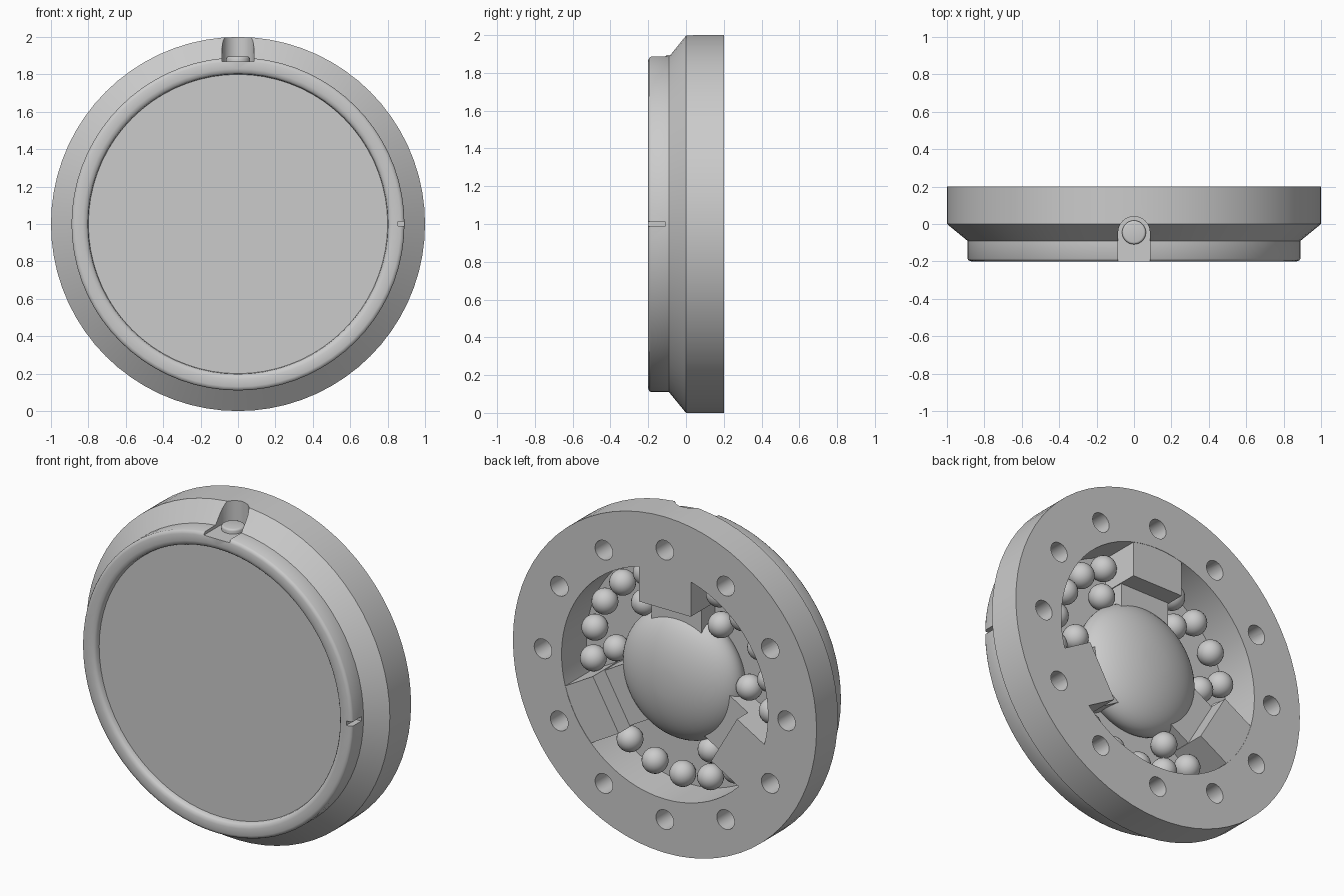
import bpy, bmesh, math
from mathutils import Matrix, Vector

if "Cube" in bpy.data.objects:
    bpy.data.objects.remove(bpy.data.objects["Cube"])

C = Vector((0, 0, 1))  # disc centre


def smooth(ob, angle):
    bpy.ops.object.select_all(action='DESELECT')
    ob.select_set(True)
    bpy.context.view_layer.objects.active = ob
    bpy.ops.object.shade_smooth_by_angle(angle=math.radians(angle))


def finish(name, bm, angle=30):
    bmesh.ops.recalc_face_normals(bm, faces=bm.faces)
    me = bpy.data.meshes.new(name)
    bm.to_mesh(me)
    bm.free()
    ob = bpy.data.objects.new(name, me)
    bpy.context.collection.objects.link(ob)
    smooth(ob, angle)
    return ob


def lathe(name, profile, steps=72):
    """Revolve (radius, y) points about the disc axis."""
    bm = bmesh.new()
    vs = [bm.verts.new((r, y, 1)) for r, y in profile]
    es = [bm.edges.new(p) for p in zip(vs, vs[1:])]
    bmesh.ops.spin(bm, geom=vs + es, cent=C, axis=(0, 1, 0),
                   angle=2 * math.pi, steps=steps)
    bmesh.ops.remove_doubles(bm, verts=bm.verts, dist=1e-4)
    return finish(name, bm)


def polar(r, deg, y):
    a = math.radians(deg)
    return Vector((r * math.cos(a), y, 1 + r * math.sin(a)))


def add_cyl(bm, r, depth, mat, seg=24):
    bmesh.ops.create_cone(bm, cap_ends=True, segments=seg, radius1=r,
                          radius2=r, depth=depth, matrix=mat)


def add_box(bm, lo, hi, mat=Matrix()):
    lo, hi = Vector(lo), Vector(hi)
    m = mat @ Matrix.Translation((lo + hi) / 2) @ Matrix.Diagonal((*(hi - lo), 1))
    bmesh.ops.create_cube(bm, size=1, matrix=m)


def cut(ob, cutter):
    mod = ob.modifiers.new("cut", 'BOOLEAN')
    mod.operation, mod.solver, mod.object = 'DIFFERENCE', 'EXACT', cutter
    bpy.context.view_layer.objects.active = ob
    bpy.ops.object.modifier_apply(modifier=mod.name)
    bpy.data.objects.remove(cutter)


# housing: stepped rim, rounded bezel, sunken front panel, back cavity
housing = lathe("housing", [
    (0, -.035), (.68, -.035), (.68, .2), (1, .2), (1, 0),
    (.89, -.09), (.89, -.185), (.884, -.195), (.87, -.2), (.83, -.2),
    (.812, -.195), (.803, -.185), (.8, -.163), (0, -.163)])

# ring of twelve holes in the back face, plus the side slot
bm = bmesh.new()
turn = Matrix.Rotation(math.radians(90), 4, 'X')
for i in range(12):
    add_cyl(bm, .058, .3, Matrix.Translation(polar(.802, 30 * i, .2)) @ turn)
add_box(bm, (.855, -.3, .988), (.95, -.11, 1.014))
cut(housing, finish("hole_cutter", bm))

# top notch with a rounded end
bm = bmesh.new()
n = 16
pts = [(.085, -.3)] + [(.085 * math.cos(math.pi * i / n),
                        -.045 + .085 * math.sin(math.pi * i / n))
                       for i in range(n + 1)] + [(-.085, -.3)]
face = bm.faces.new([bm.verts.new((x, y, 1.868)) for x, y in pts])
ext = bmesh.ops.extrude_face_region(bm, geom=[face])
bmesh.ops.translate(bm, vec=(0, 0, .3),
                    verts=[v for v in ext["geom"] if isinstance(v, bmesh.types.BMVert)])
cut(housing, finish("notch_cutter", bm))
housing.data.attributes.remove(housing.data.attributes["sharp_edge"])
smooth(housing, 50)

# button in the notch
bm = bmesh.new()
add_cyl(bm, .064, .06, Matrix.Translation((0, -.045, 1.865)))
top = [e for e in bm.edges if all(v.co.z > 1.88 for v in e.verts)]
bmesh.ops.bevel(bm, geom=top, offset=.012, segments=3, profile=.5, affect='EDGES')
finish("button", bm, 40)

# central dome on the back
lathe("back_dome", [(.385 * math.cos(math.radians(a)), .015 + .18 * math.sin(math.radians(a)))
                    for a in range(-17, 85, 6)] + [(0, .195)])

# three stepped spokes and three clusters of balls
for k in range(3):
    bm = bmesh.new()
    rot = Matrix.Translation(C) @ Matrix.Rotation(math.radians(-90 - 120 * k), 4, 'Y')
    add_box(bm, (.45, -.05, -.17), (.685, .198, .17), rot)
    add_box(bm, (.3, -.05, -.165), (.46, .09, .165), rot)
    finish(f"spoke_{k + 1}", bm)

    bm = bmesh.new()
    mid = 30 + 120 * k
    spots = [(.592, mid + 18 * j) for j in range(-2, 3)] + [(.44, mid - 25)]
    if k < 2:
        spots.append((.44, mid + 25))
    for r, a in spots:
        bmesh.ops.create_uvsphere(bm, u_segments=24, v_segments=14, radius=.073,
                                  matrix=Matrix.Translation(polar(r, a, .03)))
    finish(f"ball_cluster_{k + 1}", bm, 60)
